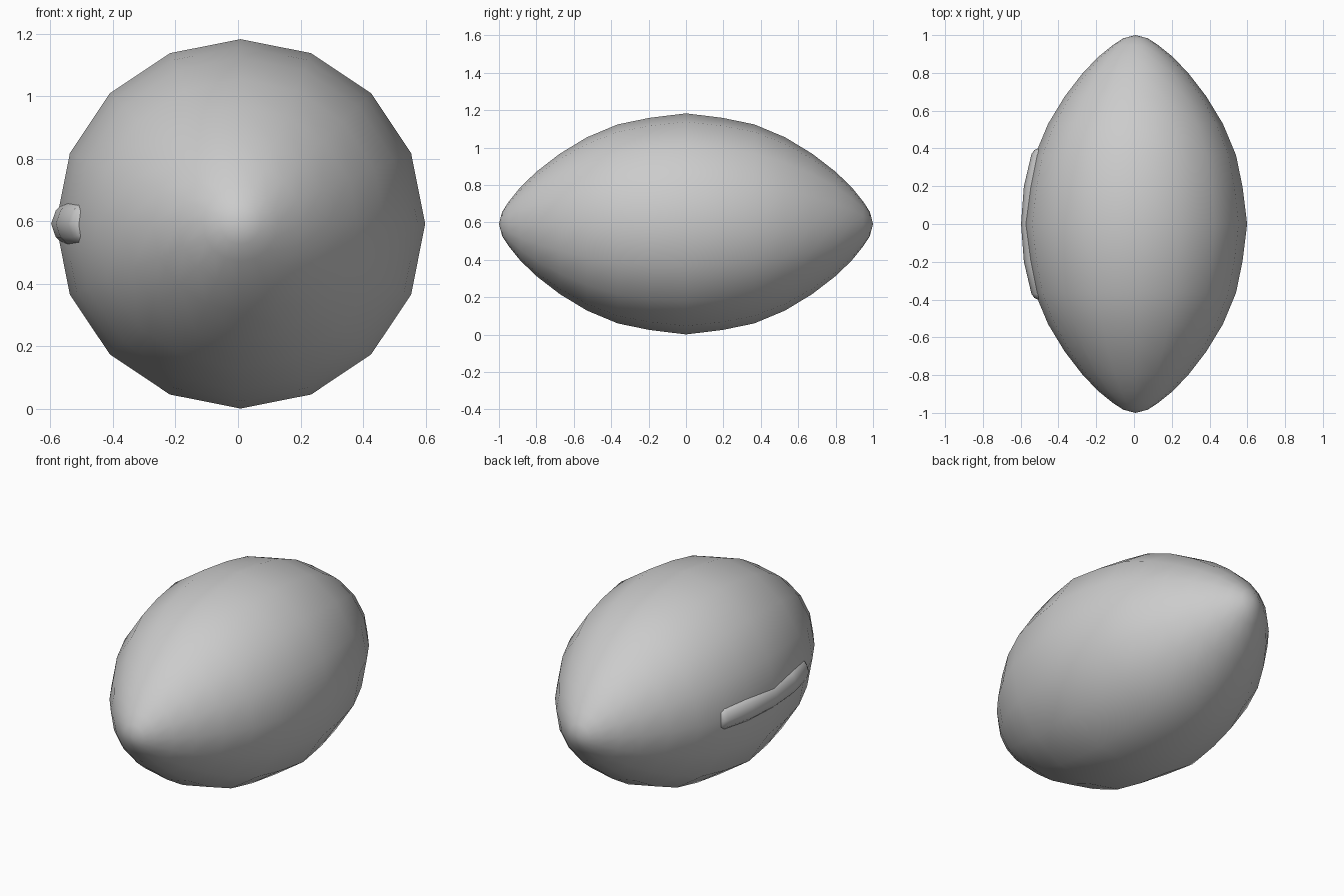
import bpy, bmesh, math

if "Cube" in bpy.data.objects:
    bpy.data.objects.remove(bpy.data.objects["Cube"])

CX, CZ = 0.008, 0.592

grey = bpy.data.materials.new("plain_grey")
grey.use_nodes = True
grey.diffuse_color = (0.6, 0.6, 0.6, 1)
grey.node_tree.nodes["Principled BSDF"].inputs["Base Color"].default_value = (0.6, 0.6, 0.6, 1)


def loft(name, rings, closed_ends, angle):
    """Skin a list of closed rings of points into one object."""
    bm = bmesh.new()
    loops = [[bm.verts.new(p) for p in ring] for ring in rings]
    n = len(loops[0])
    for a, b in zip(loops, loops[1:]):
        for i in range(n):
            j = (i + 1) % n
            bm.faces.new((a[i], a[j], b[j], b[i]))
    if closed_ends:
        bm.faces.new(loops[0])
        bm.faces.new(loops[-1])
    bmesh.ops.remove_doubles(bm, verts=bm.verts, dist=0.0005)
    bmesh.ops.recalc_face_normals(bm, faces=bm.faces)
    mesh = bpy.data.meshes.new(name)
    bm.to_mesh(mesh)
    bm.free()
    obj = bpy.data.objects.new(name, mesh)
    bpy.context.collection.objects.link(obj)
    mesh.materials.append(grey)
    bpy.ops.object.select_all(action="DESELECT")
    obj.select_set(True)
    bpy.context.view_layer.objects.active = obj
    bpy.ops.object.shade_smooth_by_angle(angle=math.radians(angle))
    return obj


# Pointed ball body: (distance from middle, radius), mirrored front to back
half = [(0, 0.591), (0.195, 0.567), (0.365, 0.532), (0.53, 0.463), (0.675, 0.375),
        (0.797, 0.281), (0.885, 0.197), (0.947, 0.12), (0.983, 0.065), (1, 0)]
profile = [(-y, r) for y, r in reversed(half[1:])] + half
SIDES = 16
turns = [2 * math.pi * i / SIDES for i in range(SIDES)]
loft("ball_body",
     [[(CX + r * math.cos(t), y, CZ + r * math.sin(t)) for t in turns] for y, r in profile],
     False, 80)

# Raised seam strip along one side: (distance, outer x, width scale)
section = [(0.1, -0.067), (0.04, -0.067), (0.015, -0.043), (0, 0),
           (0.015, 0.043), (0.04, 0.067), (0.1, 0.067)]
half = [(0, -0.598, 1), (0.2, -0.583, 1), (0.37, -0.543, 1), (0.392, -0.527, 0.85), (0.405, -0.5, 0.6)]
path = [(-y, x, s) for y, x, s in reversed(half[1:])] + half
loft("seam_strip",
     [[(x + d, y, CZ + w * s) for d, w in section] for y, x, s in path],
     True, 50)
